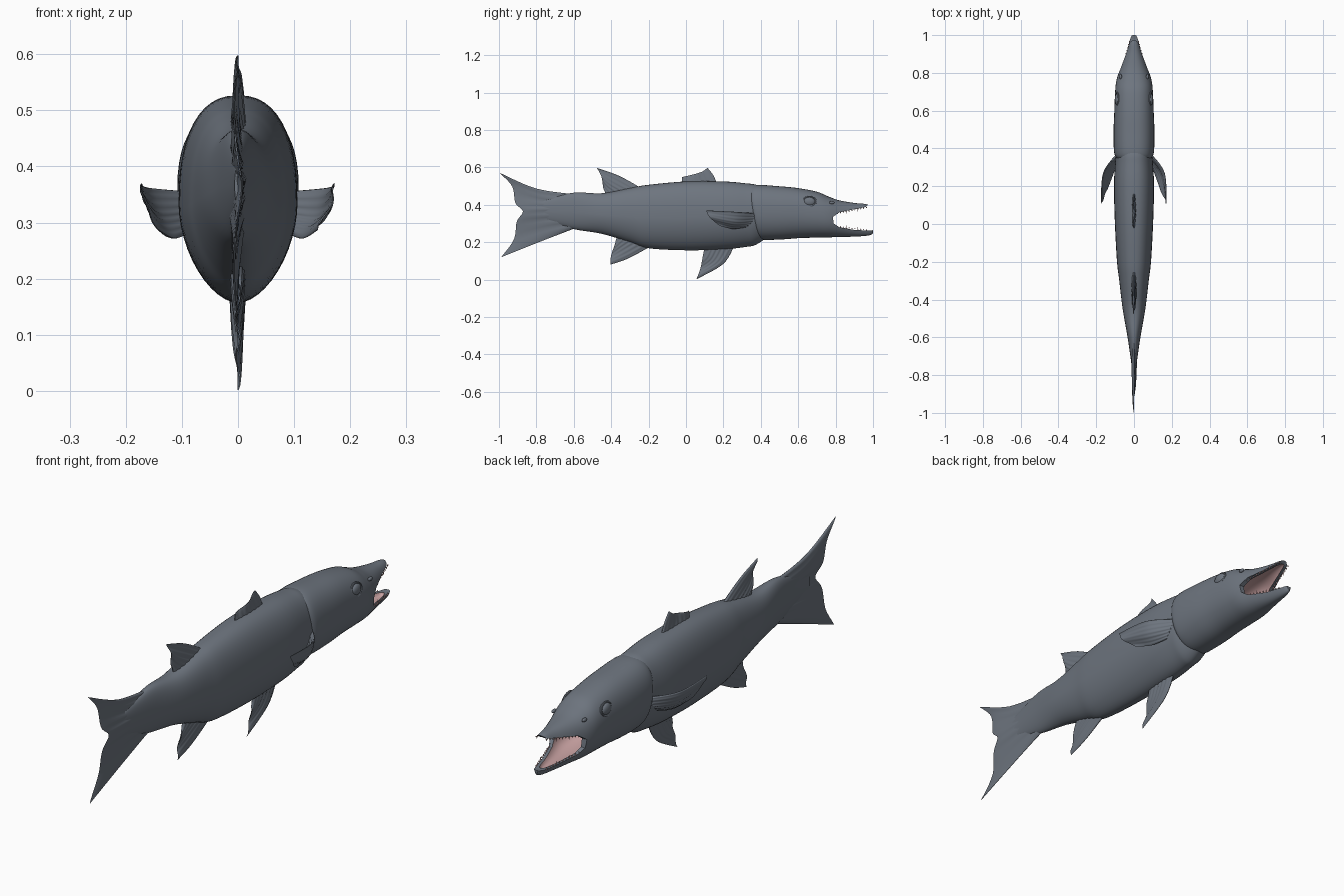
import bpy, bmesh, math
from mathutils import Vector, Matrix

old = bpy.data.objects.get("Cube")
if old:
    bpy.data.objects.remove(old, do_unlink=True)


def material(name, rgb):
    m = bpy.data.materials.new(name)
    m.use_nodes = True
    m.diffuse_color = (*rgb, 1)
    m.node_tree.nodes["Principled BSDF"].inputs["Base Color"].default_value = (*rgb, 1)
    return m


GREY = material("slate grey skin", (0.155, 0.178, 0.212))
PINK = material("mouth pink", (0.58, 0.36, 0.36))


def spline(points, t):
    """Catmull-Rom point at t in 0..1 along a list of tuples."""
    pts = [Vector(p) for p in points]
    last = len(pts) - 1
    f = min(max(t, 0), 1) * last
    i = min(int(f), last - 1)
    f -= i
    a, b, c, d = (pts[min(max(i + k, 0), last)] for k in (-1, 0, 1, 2))
    return b + (c - a) * (f / 2) + (a * 2 - b * 5 + c * 4 - d) * (f * f / 2) \
        + (b * 3 - a - c * 3 + d) * (f ** 3 / 2)


def finish(name, bm, mats=(GREY, PINK)):
    bmesh.ops.recalc_face_normals(bm, faces=bm.faces)
    mesh = bpy.data.meshes.new(name)
    bm.to_mesh(mesh)
    bm.free()
    ob = bpy.data.objects.new(name, mesh)
    bpy.context.collection.objects.link(ob)
    for m in mats:
        mesh.materials.append(m)
    return ob


def smooth(ob, angle=40):
    bpy.ops.object.select_all(action='DESELECT')
    ob.select_set(True)
    bpy.context.view_layer.objects.active = ob
    bpy.ops.object.shade_smooth_by_angle(angle=math.radians(angle))


def skin(name, rings, caps=True, colour=lambda f: 0):
    """Join closed rings of points into a surface."""
    bm = bmesh.new()
    rows = [[bm.verts.new(p) for p in r] for r in rings]
    n = len(rows[0])
    for a, b in zip(rows, rows[1:]):
        for i in range(n):
            j = (i + 1) % n
            bm.faces.new((a[i], a[j], b[j], b[i]))
    if caps:
        bm.faces.new(rows[0])
        bm.faces.new(rows[-1])
    for f in bm.faces:
        f.material_index = colour(f)
    return finish(name, bm)


def power(v, n):
    return math.copysign(abs(v) ** (2 / n), v)


def loft(name, sections, top_n, low_n, centre=0.5, tilt=0.0, steps=60, sides=48, colour=lambda f: 0):
    """Egg-shaped sections given as (y, top, bottom, half width)."""
    rings = []
    for s in range(steps + 1):
        y, top, low, w = spline(sections, s / steps)
        mid = low + centre * (top - low)
        lean = tilt * max(0, 1 - s / steps * 2.2)
        ring = []
        for k in range(sides):
            a = 2 * math.pi * k / sides
            n, h = (top_n, top - mid) if math.sin(a) >= 0 else (low_n, mid - low)
            dz = h * power(math.sin(a), n)
            ring.append((w * power(math.cos(a), n), y - lean * dz, mid + dz))
        rings.append(ring)
    return skin(name, rings, colour=colour)


def fin(name, rows, thick, ripple=0.004, waves=3, nu=28, nv=14):
    """Fin spanned by root, middle and edge lines, tapering outwards."""
    def at(u, v):
        return spline([spline(r, u) for r in rows], v)
    rings = []
    for j in range(nv + 1):
        v = j / nv
        front, back = [], []
        for i in range(nu + 1):
            u = i / nu
            du = at(min(u + .02, 1), v) - at(max(u - .02, 0), v)
            dv = at(u, min(v + .02, 1)) - at(u, max(v - .02, 0))
            normal = du.cross(dv).normalized()
            p = at(u, v) + normal * ripple * v * math.sin(u * waves * math.pi)
            ray = 1 + 0.2 * math.sin(u * 44)
            half = 0.0008 + thick / 2 * (1 - v) ** 0.8 * math.sin(math.pi * u) ** 0.5 * ray
            front.append(p + normal * half)
            back.append(p - normal * half)
        rings.append(front + back[::-1])
    smooth(skin(name, rings, caps=False), 60)


def flat(*rows):
    """Rows of (y, z) pairs on the middle plane."""
    return [[(0, y, z) for y, z in r] for r in rows]


# Body
body = loft("body", [(-.82, .40, .33, .006), (-.74, .43, .31, .014), (-.6, .465, .27, .034),
                     (-.45, .462, .245, .06), (-.3, .49, .2, .078), (-.2, .507, .168, .09),
                     (0, .525, .157, .101), (.2, .525, .162, .106), (.32, .515, .175, .1),
                     (.38, .506, .19, .092), (.48, .47, .26, .06)], 2.4, 1.8, centre=.47)
smooth(body)

# Head with raised gill cover
head = loft("head", [(.35, .465, .25, .08), (.365, .495, .222, .1), (.4, .507, .213, .107),
                     (.5, .5, .215, .108), (.6, .49, .222, .104), (.7, .47, .225, .1),
                     (.76, .445, .226, .093), (.82, .424, .228, .075), (.9, .41, .23, .05),
                     (.96, .404, .234, .034), (.99, .39, .24, .022), (1.0, .36, .25, .012)],
            2.4, 2.1, tilt=.2, steps=80)

# Open mouth: a gape through the jaws, then a hollow between the lips
gape = [(.785, .335), (.82, .36), (.9, .376), (.96, .388), (1.0, .43), (1.05, .43),
        (1.05, .27), (.98, .262), (.9, .266), (.82, .28), (.79, .3)]
wedge = skin("gape_cutter", [[(x, y, z) for y, z in gape] for x in (-.2, .2)])
hollow = loft("mouth_cutter", [(.62, .33, .30, .008), (.68, .36, .275, .045), (.78, .385, .257, .064),
                               (.88, .392, .251, .042), (.95, .392, .251, .022), (.97, .385, .26, .01)],
              2.6, 2.6, steps=30, sides=32,
              colour=lambda f: int(f.calc_center_median().y > .68))
for cutter in (wedge, hollow):
    mod = head.modifiers.new("cut", 'BOOLEAN')
    mod.operation = 'DIFFERENCE'
    mod.solver = 'EXACT'
    mod.object = cutter
    bpy.ops.object.select_all(action='DESELECT')
    head.select_set(True)
    bpy.context.view_layer.objects.active = head
    bpy.ops.object.modifier_apply(modifier=mod.name)
    bpy.data.objects.remove(cutter, do_unlink=True)
smooth(head)

# Teeth along both jaws
bm = bmesh.new()
count = 11
for side in (-1, 1):
    for i in range(count):
        y = .81 + .155 * i / (count - 1)
        x = side * (.066 - (y - .81) * .27)
        size = .016 if i % 4 == 3 else .009
        for z, turn in ((.358 + (y - .82) * .2, math.pi), (.281 - (y - .82) * .12, 0)):
            up = -1 if turn else 1
            place = Matrix.Translation((x, y, z + up * size * .35)) @ Matrix.Rotation(turn, 4, 'X')
            bmesh.ops.create_cone(bm, cap_ends=True, segments=6, radius1=.0035, radius2=0,
                                  depth=size, matrix=place)
finish("teeth", bm, (PINK,))

# Eyes, eye rims and nostrils
for side, label in ((1, "left"), (-1, "right")):
    for part, loc, scale in (("eye", (.088, .66, .417), (.014, .031, .024)),
                             ("nostril", (.071, .78, .412), (.007, .014, .008))):
        bpy.ops.mesh.primitive_uv_sphere_add(segments=24, ring_count=14, radius=1,
                                             location=(side * loc[0], loc[1], loc[2]))
        ob = bpy.context.object
        ob.name = label + "_" + part
        ob.scale = scale
        ob.data.materials.append(GREY)
        smooth(ob)
    bpy.ops.mesh.primitive_torus_add(major_segments=32, minor_segments=8, major_radius=.034,
                                     minor_radius=.005, location=(side * .089, .66, .417),
                                     rotation=(0, side * (math.pi / 2 - .2), 0))
    rim = bpy.context.object
    rim.name = label + "_eye_rim"
    rim.scale = (.8, 1, 1)
    rim.data.materials.append(GREY)
    smooth(rim)

# Fins on the middle plane
fin("tail_fin", flat([(-.58, .455), (-.57, .37), (-.58, .28)],
                     [(-.80, .487), (-.75, .42), (-.73, .37), (-.75, .3), (-.80, .195)],
                     [(-1.0, .573), (-.93, .50), (-.912, .41), (-.872, .365),
                      (-.905, .31), (-.92, .215), (-.988, .12)]), .034, ripple=.007)
fin("front_dorsal_fin", flat([(.165, .515), (.07, .515), (-.02, .515)],
                             [(.145, .56), (.06, .54), (-.022, .533)],
                             [(.115, .598), (.085, .577), (.03, .56), (-.02, .549)]), .02)
fin("rear_dorsal_fin", flat([(-.24, .49), (-.34, .47), (-.43, .45)],
                            [(-.36, .556), (-.41, .51), (-.435, .472)],
                            [(-.476, .597), (-.452, .55), (-.443, .49)]), .024)
fin("anal_fin", flat([(-.185, .18), (-.28, .21), (-.365, .235)],
                     [(-.31, .113), (-.35, .165), (-.375, .212)],
                     [(-.405, .08), (-.40, .13), (-.378, .195)]), .024)
fin("pelvic_fin", flat([(.26, .185), (.18, .18), (.1, .175)],
                       [(.2, .085), (.14, .105), (.093, .14)],
                       [(.056, .002), (.077, .06), (.088, .115)]), .026)

# Paired side fins
for side, label in ((1, "left"), (-1, "right")):
    rows = [[(.088, .37, .355), (.09, .35, .315), (.09, .32, .28)],
            [(.161, .27, .362), (.145, .26, .31), (.115, .25, .272)],
            [(.172, .108, .37), (.166, .125, .335), (.142, .18, .287)]]
    fin(label + "_pectoral_fin", [[(side * x, y, z) for x, y, z in r] for r in rows], .018, ripple=.003)
